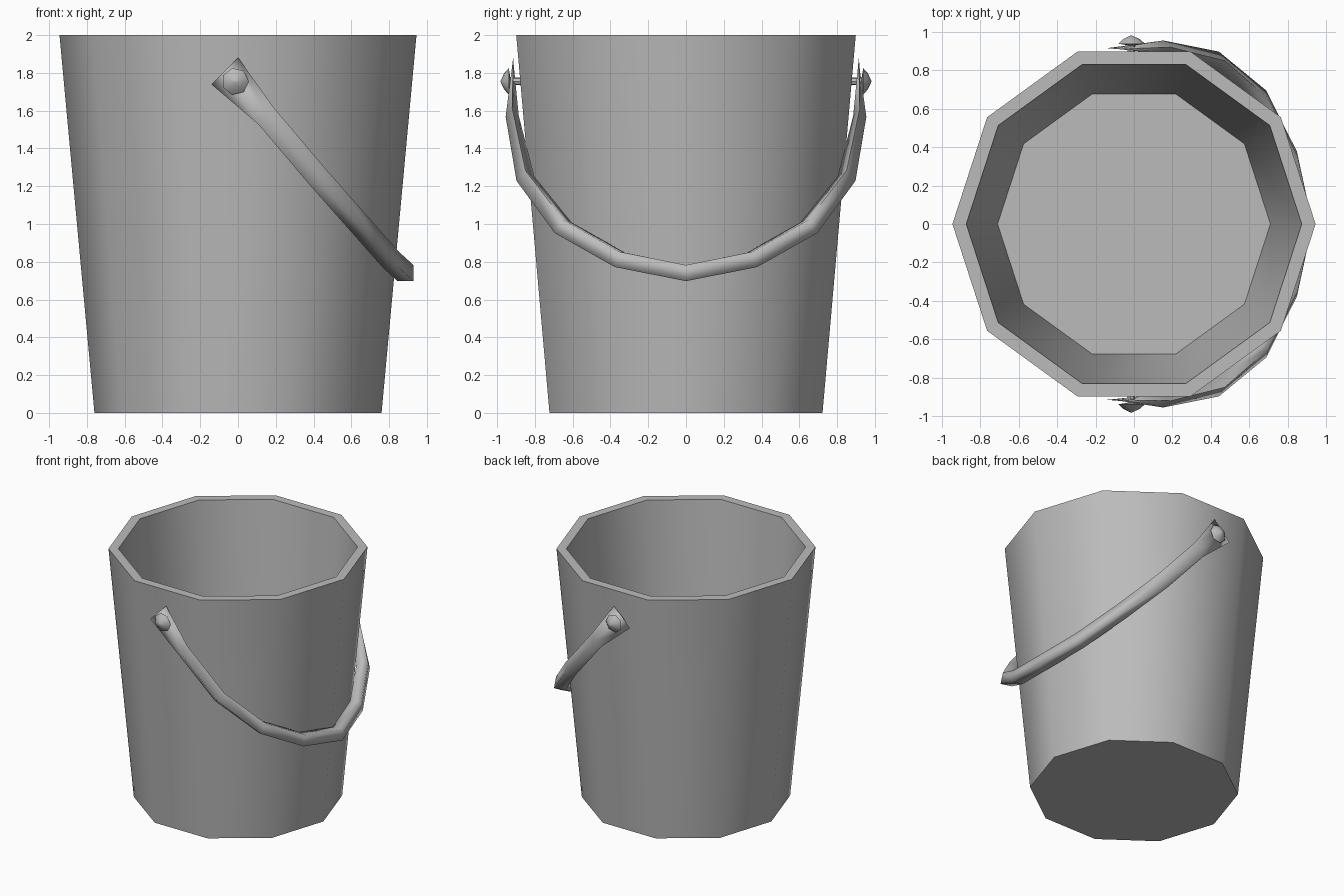
import bpy, bmesh, math
from mathutils import Vector

cube = bpy.data.objects.get("Cube")
if cube:
    bpy.data.objects.remove(cube, do_unlink=True)

# Plain grey metal
grey = bpy.data.materials.new("grey metal")
grey.use_nodes = True
COLOUR = (0.5, 0.5, 0.5, 1)
grey.diffuse_color = COLOUR
grey.node_tree.nodes["Principled BSDF"].inputs["Base Color"].default_value = COLOUR


def skin(name, rings, smooth_angle):
    """Join rings of points into a closed, capped surface."""
    bm = bmesh.new()
    loops = [[bm.verts.new(p) for p in ring] for ring in rings]
    for a, b in zip(loops, loops[1:]):
        n = len(a)
        for i in range(n):
            j = (i + 1) % n
            bm.faces.new((a[i], a[j], b[j], b[i]))
    bm.faces.new(loops[0][::-1])
    bm.faces.new(loops[-1])
    bmesh.ops.recalc_face_normals(bm, faces=bm.faces)
    mesh = bpy.data.meshes.new(name)
    bm.to_mesh(mesh)
    bm.free()
    mesh.materials.append(grey)
    obj = bpy.data.objects.new(name, mesh)
    bpy.context.collection.objects.link(obj)
    bpy.ops.object.select_all(action='DESELECT')
    obj.select_set(True)
    bpy.context.view_layer.objects.active = obj
    bpy.ops.object.shade_smooth_by_angle(angle=math.radians(smooth_angle))
    return obj


def circle(sides, radius):
    turn = 2 * math.pi / sides
    return [(radius * math.cos(i * turn), radius * math.sin(i * turn)) for i in range(sides)]


# Ten-sided tapered bucket: outer wall, rim, inner wall and floor
wall = [(0.76, 0), (0.945, 2), (0.873, 2), (0.71, 0.2)]
skin("bucket", [[(x, y, z) for x, y in circle(10, r)] for r, z in wall], 40)

# Drooping handle: diamond section, flattened at both ends
# each station: x, y, z, half width across the handle plane, half width in it
half = [(-0.07, 0.915, 1.81, 0.1, 0.006),
        (0.15, 0.92, 1.57, 0.06, 0.035),
        (0.43, 0.85, 1.24, 0.06, 0.05),
        (0.66, 0.65, 0.98, 0.06, 0.06),
        (0.81, 0.35, 0.81, 0.06, 0.06)]
stations = half + [(0.887, 0, 0.74, 0.06, 0.06)]
stations += [(x, -y, z, a, b) for x, y, z, a, b in reversed(half)]
centres = [Vector(s[:3]) for s in stations]
across = Vector((1, 0, 1)).normalized()
rings = []
for i, (c, s) in enumerate(zip(centres, stations)):
    tangent = centres[min(i + 1, len(centres) - 1)] - centres[max(i - 1, 0)]
    if i in (0, len(centres) - 1):
        tangent = Vector((1, 0, -1)) * (1 if i == 0 else -1)
    radial = tangent.cross(across).normalized()
    rings.append([c + across * s[3], c + radial * s[4],
                  c - across * s[3], c - radial * s[4]])
skin("handle", rings, 95)

# Pointed rivets that pin the handle to the bucket
rivet = [(0.02, 0.87), (0.02, 0.93), (0.072, 0.938), (0.045, 0.962), (0.004, 0.981)]
for side, name in ((-1, "front_rivet"), (1, "back_rivet")):
    skin(name, [[(x - 0.015, side * y, z + 1.755) for x, z in circle(7, r)]
                for r, y in rivet], 40)
